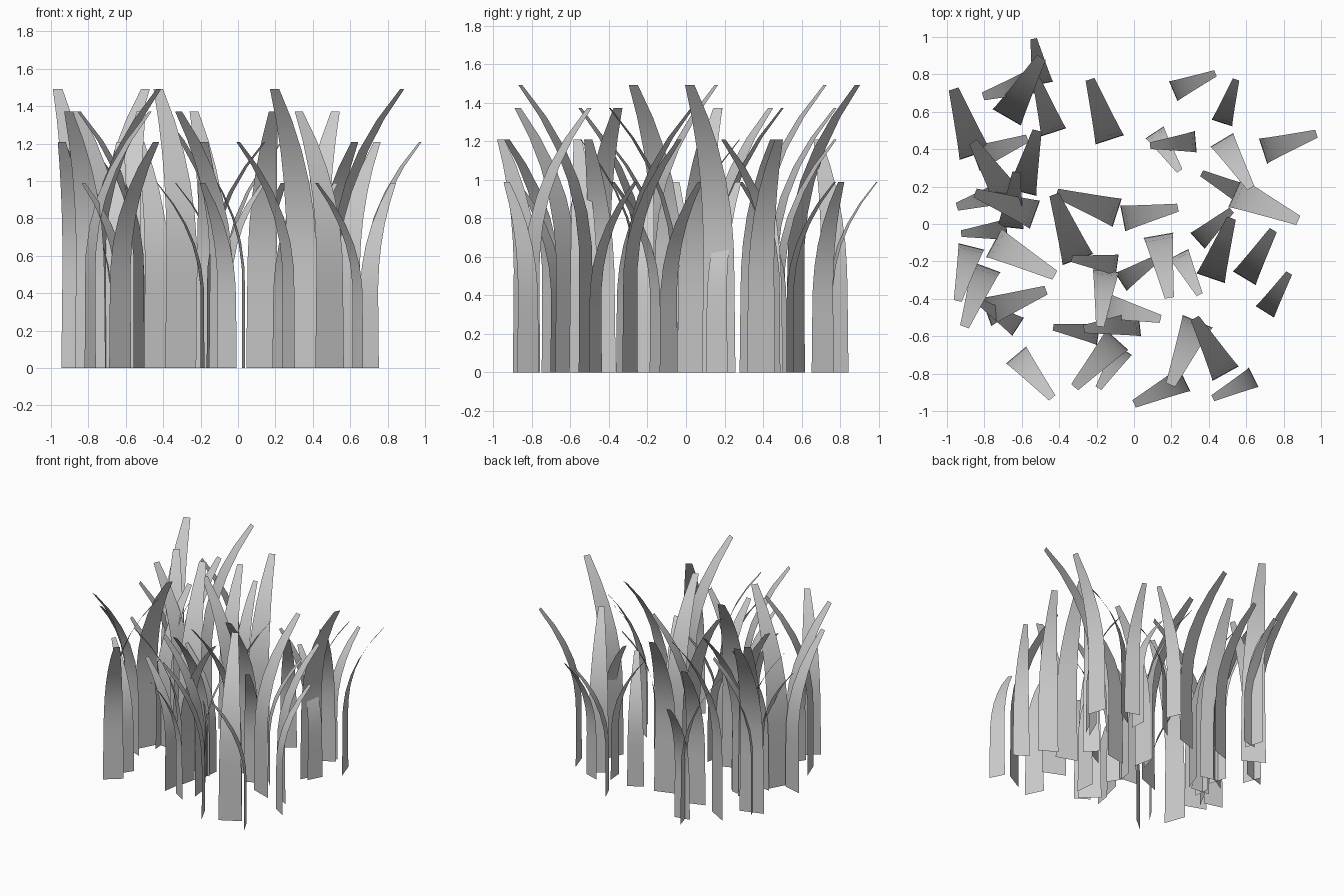
import bpy
import math
from mathutils import Vector

if "Cube" in bpy.data.objects:
    bpy.data.objects.remove(bpy.data.objects["Cube"])

LEAN = .248    # sideways reach of a blade divided by its height
STEPS = 9      # levels along a blade

# Blades graded by reach; each has root x, root y and heading in degrees
GRADES = {
    "tallest_grass": (.37, [
        (-.85, .37, 108), (-.68, .57, 60), (.54, .17, -24), (-.30, -.19, 110),
        (-.75, -.10, -28), (.34, -.52, -113)]),
    "tall_grass": (.34, [
        (-.53, .05, 160), (-.09, .06, 162), (-.79, -.23, -110), (.13, -.06, -80),
        (.41, -.29, 71), (.49, -.80, 119), (-.60, .17, 76), (-.13, .45, 108),
        (-.79, -.47, 20), (-.09, -.62, -132), (-.68, .15, 122)]),
    "medium_grass": (.30, [
        (.69, .39, 18), (.59, -.29, 59), (-.43, .49, 108), (-.85, .35, 21),
        (-.66, .18, 197), (-.06, .03, 11), (-.63, -.70, -50), (-.15, -.25, -96),
        (-.66, -.02, 84), (-.87, -.12, -104), (.47, .45, -59), (.03, -.53, 186),
        (-.52, .77, 197), (-.15, -.44, -13), (.27, -.83, 206)]),
    "short_grass": (.245, [
        (.21, .71, 23), (.47, .54, 72), (.70, -.47, 58), (.24, -.16, -63),
        (-.68, -.03, 185), (-.62, -.55, 147), (-.19, -.59, 171), (-.09, -.22, 172),
        (-.07, -.31, 33), (-.06, -.67, -122), (.11, .49, -57), (.33, .44, 185),
        (.58, .16, 153), (.34, -.09, 42), (-.49, .75, 101), (.64, -.82, 207)]),
}


def add_blade(verts, faces, root, heading, reach):
    """Append a tapered strip that stands upright, then bends to its tip."""
    a = math.radians(heading)
    lean = Vector((math.cos(a), math.sin(a), 0)) * reach
    side = Vector((-math.sin(a), math.cos(a), 0))
    height = reach / LEAN
    start = len(verts)
    for i in range(STEPS + 1):
        t = i / STEPS
        bend = max(0, (t - .37) / .63) ** 2.2
        half = side * height * (.127 - .024 * t - .067 * bend) / 2
        mid = root + lean * bend + Vector((0, 0, t * height))
        verts += [mid - half, mid + half]
        if i:
            k = start + 2 * i
            faces.append((k - 2, k, k + 1, k - 1))


# One object of open strips per height grade
for name, (reach, blades) in GRADES.items():
    verts, faces = [], []
    for x, y, heading in blades:
        add_blade(verts, faces, Vector((x, y, 0)), heading, reach)
    mesh = bpy.data.meshes.new(name)
    mesh.from_pydata([tuple(v) for v in verts], [], faces)
    mesh.polygons.foreach_set("use_smooth", [True] * len(faces))
    mesh.update()
    bpy.context.collection.objects.link(bpy.data.objects.new(name, mesh))
